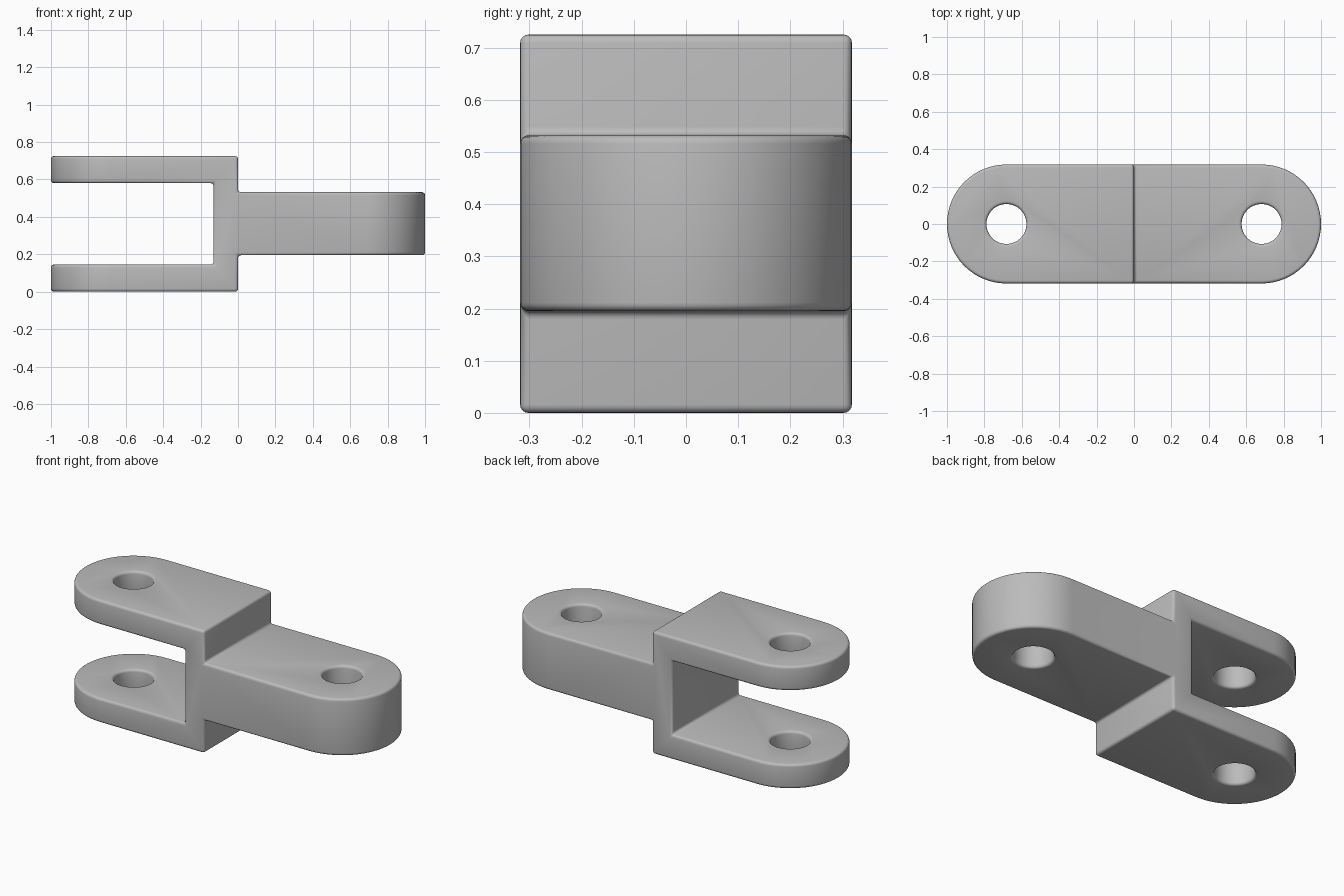
import bpy, bmesh, math
from mathutils import Vector

cube = bpy.data.objects.get("Cube")
if cube:
    bpy.data.objects.remove(cube, do_unlink=True)

HALF_WIDTH = 0.318
END_X = 1 - HALF_WIDTH      # centre of each rounded end
HOLE_RADIUS = 0.107
HEIGHT = 0.725
ARM = 0.145                 # fork arm thickness
TONGUE_LOW, TONGUE_HIGH = 0.195, 0.532
WEB_X = -0.13               # floor of the fork slot

steel = bpy.data.materials.new("plain grey")
steel.use_nodes = True
grey = (0.5, 0.5, 0.5, 1)
steel.diffuse_color = grey
steel.node_tree.nodes["Principled BSDF"].inputs["Base Color"].default_value = grey


def prism(name, outline, sweep):
    """Extrude a closed outline along a vector."""
    bm = bmesh.new()
    face = bm.faces.new([bm.verts.new(p) for p in outline])
    new = bmesh.ops.extrude_face_region(bm, geom=[face])["geom"]
    bmesh.ops.translate(bm, vec=sweep, verts=[v for v in new if isinstance(v, bmesh.types.BMVert)])
    bmesh.ops.recalc_face_normals(bm, faces=bm.faces)
    mesh = bpy.data.meshes.new(name)
    bm.to_mesh(mesh)
    bm.free()
    obj = bpy.data.objects.new(name, mesh)
    bpy.context.collection.objects.link(obj)
    return obj


def arc(cx, radius, start, sweep, steps):
    return [Vector((cx + radius * math.cos(start + sweep * i / steps),
                    radius * math.sin(start + sweep * i / steps), -1)) for i in range(steps + 1)]


def cut(target, cutter, operation):
    cutter.hide_render = True
    mod = target.modifiers.new("cut", "BOOLEAN")
    mod.object, mod.operation, mod.solver = cutter, operation, "EXACT"
    bpy.ops.object.modifier_apply(modifier=mod.name)
    bpy.data.objects.remove(cutter, do_unlink=True)


# Side profile: two fork arms, web and tongue
side = [(-2, 0), (0, 0), (0, TONGUE_LOW), (2, TONGUE_LOW), (2, TONGUE_HIGH), (0, TONGUE_HIGH),
        (0, HEIGHT), (-2, HEIGHT), (-2, HEIGHT - ARM), (WEB_X, HEIGHT - ARM), (WEB_X, ARM), (-2, ARM)]
link = prism("clevis_link", [(x, -1, z) for x, z in side], Vector((0, 2, 0)))
link.data.materials.append(steel)
bpy.context.view_layer.objects.active = link
link.select_set(True)

# Rounded plan shape
quarter = math.pi / 2
plan = arc(END_X, HALF_WIDTH, -quarter, math.pi, 32) + arc(-END_X, HALF_WIDTH, quarter, math.pi, 32)
cut(link, prism("plan_cutter", plan, Vector((0, 0, 3))), "INTERSECT")

# Pin holes through both ends
for x in (-END_X, END_X):
    circle = arc(x, HOLE_RADIUS, 0, math.tau, 32)[:-1]
    cut(link, prism("hole_cutter", circle, Vector((0, 0, 3))), "DIFFERENCE")

# Softened edges and inner corners
bevel = link.modifiers.new("soft_edges", "BEVEL")
bevel.width = 0.016
bevel.segments = 4
bevel.limit_method = "ANGLE"
bevel.angle_limit = math.radians(40)
bevel.use_clamp_overlap = False
bpy.ops.object.modifier_apply(modifier=bevel.name)
bpy.ops.object.shade_smooth_by_angle(angle=math.radians(35))
